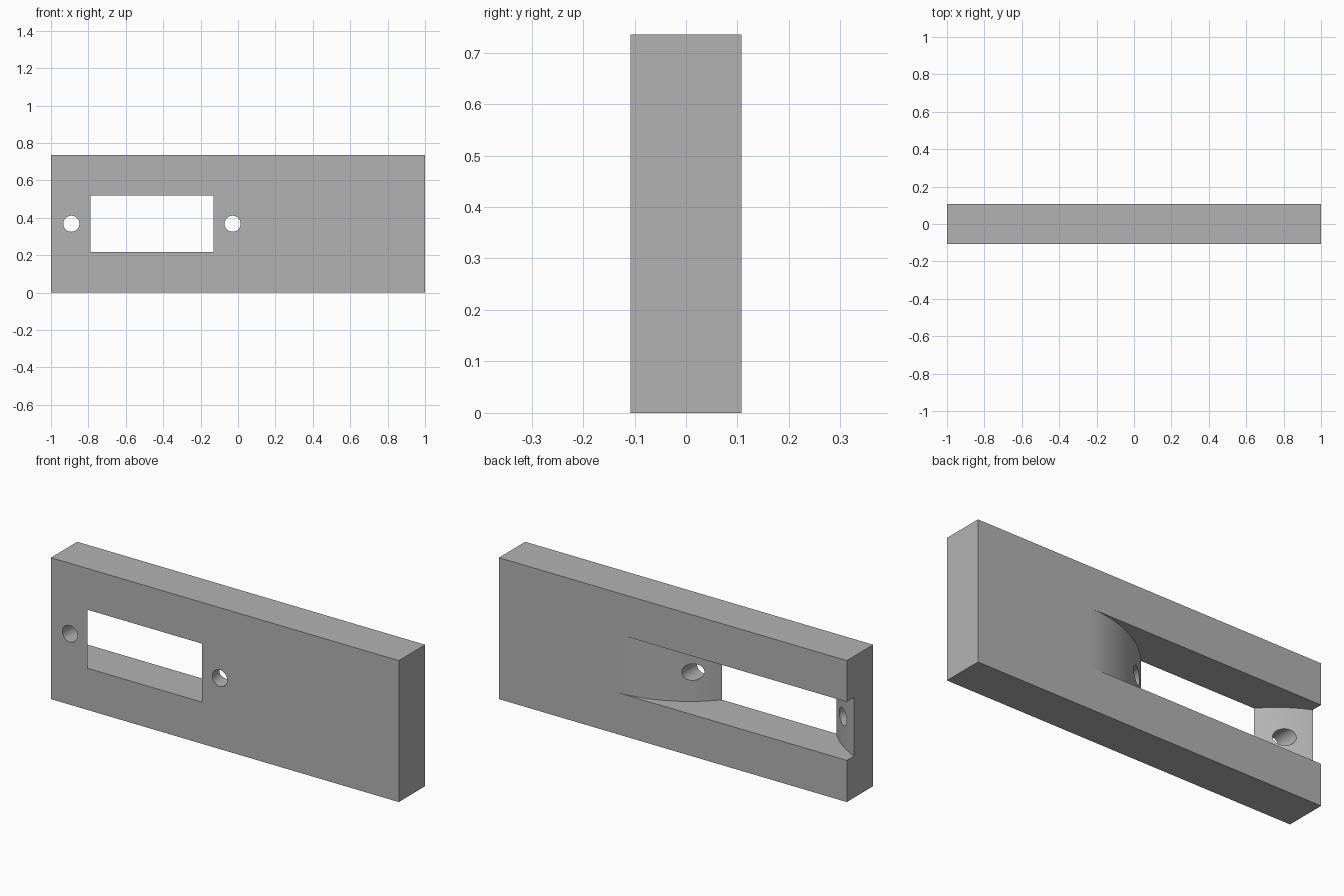
import bpy, bmesh, math
from mathutils import Matrix

cube = bpy.data.objects.get("Cube")
if cube:
    bpy.data.objects.remove(cube, do_unlink=True)

HEIGHT, HALF_DEPTH = 0.735, 0.108
MID_X, MID_Z = -0.46, 0.3685            # centre of the window
HALF_W, HALF_H = 0.329, 0.152           # window half sizes
FLARE = 0.474                           # width of each rounded flare at the back
HOLE_OFFSET, HOLE_RADIUS = 0.431, 0.043

grey = bpy.data.materials.new("plain grey")
grey.use_nodes = True
colour = (0.45, 0.45, 0.45, 1)
grey.diffuse_color = colour
grey.node_tree.nodes["Principled BSDF"].inputs["Base Color"].default_value = colour


def make_object(name, bm):
    bmesh.ops.recalc_face_normals(bm, faces=bm.faces)
    mesh = bpy.data.meshes.new(name)
    bm.to_mesh(mesh)
    bm.free()
    mesh.materials.append(grey)
    obj = bpy.data.objects.new(name, mesh)
    bpy.context.collection.objects.link(obj)
    return obj


# Solid block
bm = bmesh.new()
bmesh.ops.create_cube(bm, size=1)
bmesh.ops.scale(bm, vec=(2, 2 * HALF_DEPTH, HEIGHT), verts=bm.verts)
bmesh.ops.translate(bm, vec=(0, 0, HEIGHT / 2), verts=bm.verts)
plate = make_object("slotted_plate", bm)

# Window cutter: straight through the front, flaring along arcs tangent to the back
depth = 2 * HALF_DEPTH
radius = (FLARE ** 2 + depth ** 2) / (2 * depth)
sweep = math.asin(FLARE / radius)
STEPS = 20
side = [(HALF_W, -2 * HALF_DEPTH)]
for i in range(STEPS + 1):
    a = sweep * (1 - i / STEPS)
    side.append((HALF_W + FLARE - radius * math.sin(a),
                 HALF_DEPTH - radius * (1 - math.cos(a))))
side.append((HALF_W + FLARE, 2 * HALF_DEPTH))
outline = side + [(-x, y) for x, y in reversed(side)]
bm = bmesh.new()
face = bm.faces.new([bm.verts.new((MID_X + x, y, MID_Z - HALF_H)) for x, y in outline])
lid = bmesh.ops.extrude_face_region(bm, geom=[face])["geom"]
bmesh.ops.translate(bm, vec=(0, 0, 2 * HALF_H),
                    verts=[v for v in lid if isinstance(v, bmesh.types.BMVert)])
cutters = [make_object("window_cutter", bm)]

# Screw hole cutters on both sides of the window
for name, sign in (("left", 1), ("right", -1)):
    bm = bmesh.new()
    place = (Matrix.Translation((MID_X + sign * HOLE_OFFSET, 0, MID_Z))
             @ Matrix.Rotation(math.pi / 2, 4, "X"))
    bmesh.ops.create_cone(bm, cap_ends=True, segments=40, radius1=HOLE_RADIUS,
                          radius2=HOLE_RADIUS, depth=4 * HALF_DEPTH, matrix=place)
    cutters.append(make_object(name + "_hole_cutter", bm))

# Cut the block
bpy.ops.object.select_all(action="DESELECT")
plate.select_set(True)
bpy.context.view_layer.objects.active = plate
for cutter in cutters:
    mod = plate.modifiers.new(cutter.name, "BOOLEAN")
    mod.operation, mod.solver, mod.object = "DIFFERENCE", "EXACT", cutter
    bpy.ops.object.modifier_apply(modifier=mod.name)
    bpy.data.objects.remove(cutter, do_unlink=True)

# Smooth the curved walls, keep the flat walls flat
bpy.ops.object.shade_smooth_by_angle(angle=math.radians(30))
for poly in plate.data.polygons:
    if max(abs(c) for c in poly.normal) > 0.99999:
        poly.use_smooth = False
